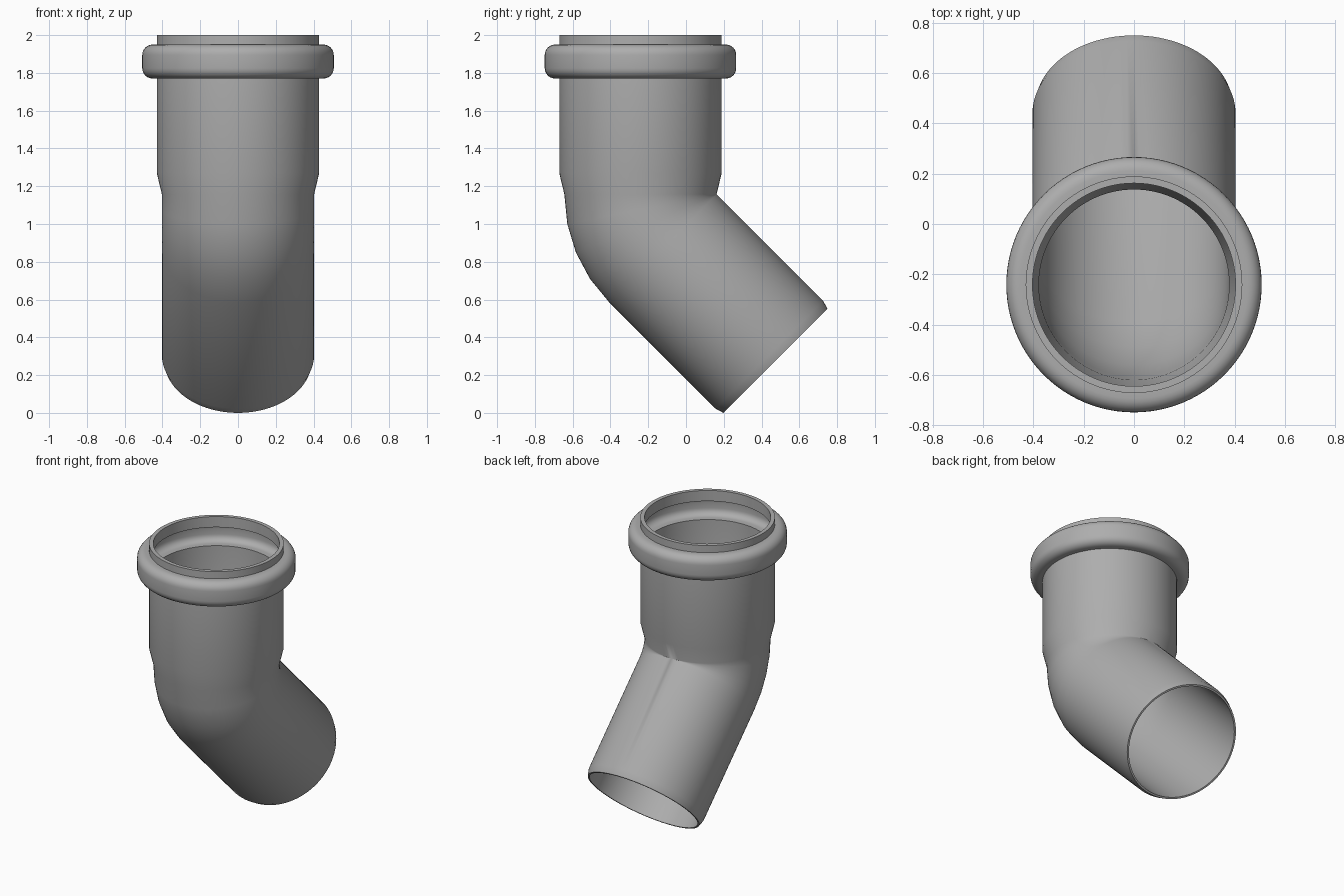
import bpy, bmesh
from math import sin, cos, pi, radians
from mathutils import Vector

cube = bpy.data.objects.get("Cube")
if cube:
    bpy.data.objects.remove(cube, do_unlink=True)

SEGMENTS = 96
BEND_STEPS = 4
RADIUS = 0.403                        # pipe outside and bend radius
PIVOT = Vector((0, 0.162, 1.157))     # centre of the bend
AXIS_Y = PIVOT.y - RADIUS
TAIL = 0.843                          # straight length after the bend

grey = bpy.data.materials.new("plain grey")
grey.use_nodes = True
colour = (0.42, 0.42, 0.42, 1)
grey.diffuse_color = colour
grey.node_tree.nodes["Principled BSDF"].inputs["Base Color"].default_value = colour


def straight(z, r):
    """Station on the upright socket axis."""
    return Vector((0, AXIS_Y, z)), 0, r


def bent(angle, r, along=0):
    """Station on the bend, or further along its tangent."""
    centre = PIVOT - RADIUS * Vector((0, cos(angle), sin(angle)))
    return centre + along * Vector((0, sin(angle), -cos(angle))), angle, r


def bulge(top, bottom, wall, outer, corner):
    """Rounded seal bead, from its top to its bottom."""
    stations = [straight(top, wall)]
    for z, start in ((top - corner, 90), (bottom + corner, 0)):
        for i in range(7):
            a = radians(start - 15 * i)
            stations.append(straight(z + corner * sin(a), outer - corner + corner * cos(a)))
    return stations + [straight(bottom, wall)]


turn = pi / 4
angles = [turn * i / BEND_STEPS for i in range(BEND_STEPS + 1)]

# Outside skin: rim, seal bead, socket, taper, bend, chamfered tail
outside = [straight(2.0, 0.43)] + bulge(1.95, 1.77, 0.43, 0.507, 0.055)
outside += [straight(1.27, 0.43)] + [bent(a, RADIUS) for a in angles]
outside += [bent(turn, RADIUS, TAIL - 0.045), bent(turn, 0.39, TAIL)]

# Inside skin, also listed from the top down
inside = [straight(2.0, 0.403)] + bulge(1.925, 1.795, 0.403, 0.482, 0.045)
inside += [straight(1.25, 0.403)] + [bent(a, 0.378) for a in angles]
inside += [bent(turn, 0.378, TAIL)]

# Sweep rings along the closed wall profile
bm = bmesh.new()
rings = []
for centre, angle, r in outside + inside[::-1]:
    normal = Vector((0, cos(angle), sin(angle)))
    rings.append([bm.verts.new(centre + r * (cos(t) * Vector((1, 0, 0)) + sin(t) * normal))
                  for t in (2 * pi * i / SEGMENTS for i in range(SEGMENTS))])
for k, ring in enumerate(rings):
    following = rings[(k + 1) % len(rings)]
    for i in range(SEGMENTS):
        j = (i + 1) % SEGMENTS
        bm.faces.new((ring[i], following[i], following[j], ring[j]))
bmesh.ops.remove_doubles(bm, verts=bm.verts, dist=0.0002)
bmesh.ops.recalc_face_normals(bm, faces=bm.faces)

mesh = bpy.data.meshes.new("pipe_bend")
bm.to_mesh(mesh)
bm.free()
mesh.materials.append(grey)
pipe = bpy.data.objects.new("pipe_bend", mesh)
bpy.context.collection.objects.link(pipe)
bpy.context.view_layer.objects.active = pipe
pipe.select_set(True)
bpy.ops.object.shade_smooth_by_angle(angle=radians(30))
